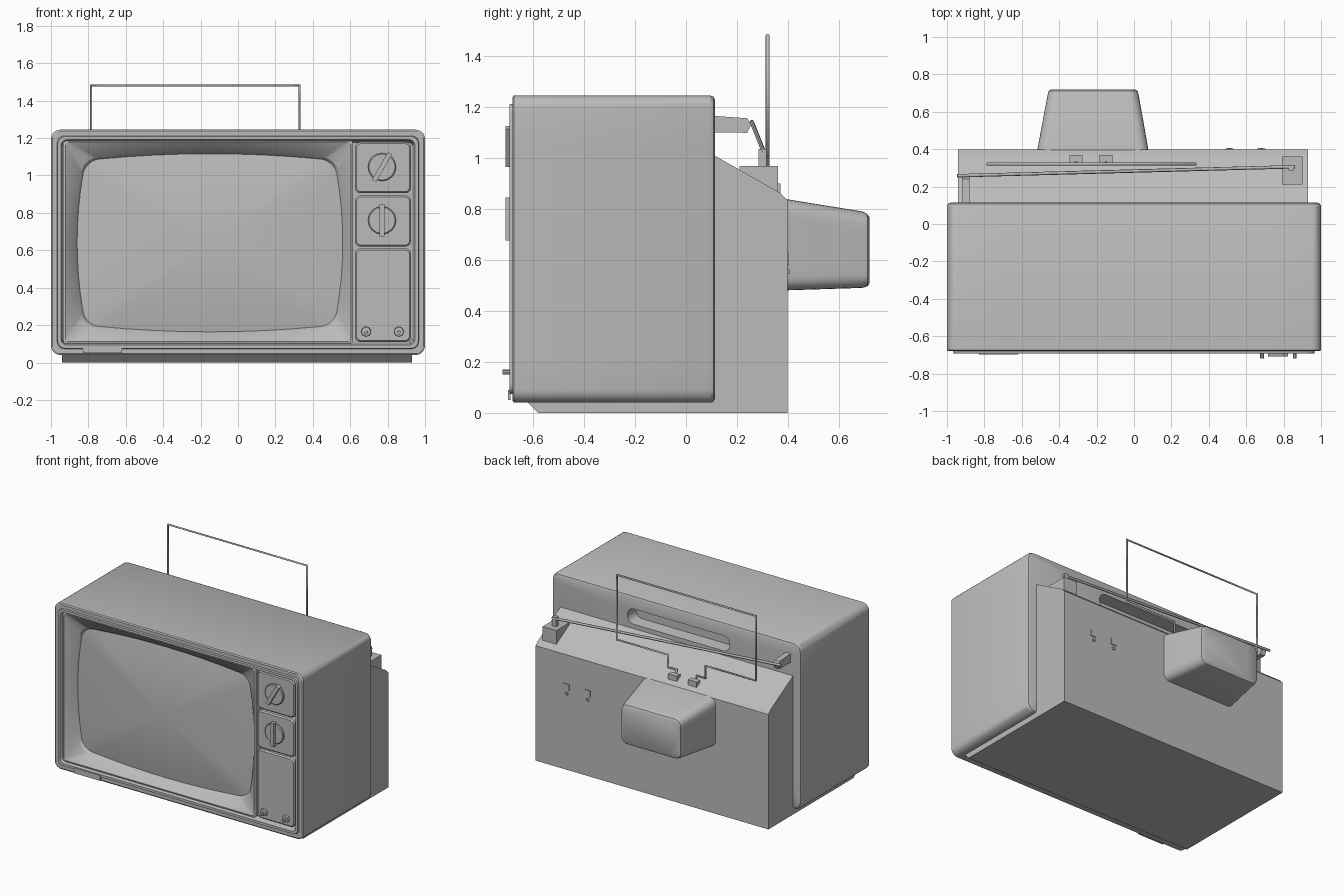
import bpy, bmesh, math
from mathutils import Vector, Matrix

cube = bpy.data.objects.get("Cube")
if cube:
    bpy.data.objects.remove(cube)

grey = bpy.data.materials.new("plain_grey")
grey.use_nodes = True
colour = (0.5, 0.5, 0.5, 1)
grey.diffuse_color = colour
grey.node_tree.nodes["Principled BSDF"].inputs["Base Color"].default_value = colour


def finish(name, bm, smooth=True):
    bmesh.ops.recalc_face_normals(bm, faces=bm.faces)
    mesh = bpy.data.meshes.new(name)
    bm.to_mesh(mesh)
    bm.free()
    mesh.materials.append(grey)
    obj = bpy.data.objects.new(name, mesh)
    bpy.context.collection.objects.link(obj)
    if smooth:
        bpy.ops.object.select_all(action='DESELECT')
        obj.select_set(True)
        bpy.context.view_layer.objects.active = obj
        bpy.ops.object.shade_smooth_by_angle(angle=math.radians(30))
    return obj


def ring(rect, y, r=0.03, inset=0.0, bow=0.0, scale=1.0):
    """Rounded rectangle facing the front, with optionally bowed sides."""
    x0, x1, z0, z1 = rect
    cx, cz = (x0 + x1) / 2, (z0 + z1) / 2
    hx, hz = (x1 - x0) / 2 - inset, (z1 - z0) / 2 - inset
    corners = []
    for q, (sx, sz) in enumerate([(1, 1), (-1, 1), (-1, -1), (1, -1)]):
        for k in range(6):
            a = math.pi / 2 * (q + k / 5)
            corners.append(Vector((sx * (hx - r) + r * math.cos(a), 0,
                                   sz * (hz - r) + r * math.sin(a))))
    points = []
    for i, p in enumerate(corners):
        nxt = corners[(i + 1) % len(corners)]
        steps = 8 if i % 6 == 5 else 1
        points += [p.lerp(nxt, k / steps) for k in range(steps)]
    out = []
    for p in points:
        u, v = p.x / hx, p.z / hz
        x = p.x + bow * u * (1 - v * v)
        z = p.z + bow * 0.8 * v * (1 - u * u)
        out.append((cx + x * scale, y, cz + z * scale))
    return out


def loft(name, rings, cap_first=True, cap_last=True):
    bm = bmesh.new()
    rows = [[bm.verts.new(p) for p in r] for r in rings]
    n = len(rows[0])
    for a, b in zip(rows, rows[1:]):
        for i in range(n):
            j = (i + 1) % n
            bm.faces.new((a[i], a[j], b[j], b[i]))
    if cap_first:
        bm.faces.new(rows[0])
    if cap_last:
        bm.faces.new(rows[-1])
    return finish(name, bm)


def box(name, lo, hi, tilt=0.0):
    lo, hi = Vector(lo), Vector(hi)
    bm = bmesh.new()
    bmesh.ops.create_cube(bm, size=1)
    m = (Matrix.Translation((lo + hi) / 2) @ Matrix.Rotation(tilt, 4, 'Y')
         @ Matrix.Diagonal((hi - lo).to_4d()))
    bmesh.ops.transform(bm, matrix=m, verts=bm.verts)
    return finish(name, bm, False)


def prism(name, profile, x0, x1):
    """Side profile of (y, z) points extended across x."""
    bm = bmesh.new()
    face = bm.faces.new([bm.verts.new((x0, y, z)) for y, z in profile])
    ext = bmesh.ops.extrude_face_region(bm, geom=[face])["geom"]
    verts = [g for g in ext if isinstance(g, bmesh.types.BMVert)]
    bmesh.ops.translate(bm, vec=(x1 - x0, 0, 0), verts=verts)
    return finish(name, bm, False)


def disc(name, x, z, r, y0, y1, sides=16):
    rings = []
    for y, rad in ((y0, r), (y1 + 0.004, r), (y1, r * 0.93)):
        rings.append([(x + rad * math.cos(i * math.tau / sides), y,
                       z + rad * math.sin(i * math.tau / sides)) for i in range(sides)])
    return loft(name, rings)


def wire(name, points, radius):
    curve = bpy.data.curves.new(name, 'CURVE')
    curve.dimensions = '3D'
    curve.bevel_depth = radius
    curve.bevel_resolution = 1
    curve.use_fill_caps = True
    spline = curve.splines.new('POLY')
    spline.points.add(len(points) - 1)
    for p, co in zip(spline.points, points):
        p.co = (*co, 1)
    curve.materials.append(grey)
    obj = bpy.data.objects.new(name, curve)
    bpy.context.collection.objects.link(obj)


# Outer case: front cavity, raised rim, shell and rear grip slot in one skin
case = (-1, 1, 0.04, 1.245)
slot = (-0.43, 0.39, 1.04, 1.15)
steps = [(-0.55, 0.068, 0.02), (-0.68, 0.06, 0.025), (-0.692, 0.054, 0.03),
         (-0.692, 0.036, 0.04), (-0.68, 0.033, 0.04), (-0.68, 0.008, 0.045),
         (-0.674, 0, 0.05), (0.095, 0, 0.05), (0.108, 0.006, 0.05), (0.114, 0.02, 0.04)]
loft("case", [ring(case, y, r, inset) for y, inset, r in steps]
     + [ring(slot, 0.114, 0.05), ring(slot, 0.03, 0.045, 0.01)])

# Picture mask and bulging screen
mask = (-0.935, 0.615, 0.1, 1.19)
tube = (-0.815, 0.515, 0.2, 1.08)
loft("screen_mask", [ring(mask, -0.56, 0.02), ring(mask, -0.672, 0.02),
                     ring(mask, -0.676, 0.02, 0.012),
                     ring(tube, -0.628, 0.07, -0.01, 0.045),
                     ring(tube, -0.61, 0.07, 0, 0.045)], False, False)
loft("screen", [ring(tube, -0.605 - 0.045 * (1 - s * s), 0.07, 0, 0.045, s)
                for s in (1.02, 0.85, 0.7, 0.5, 0.3, 0.1)], False)

# Control panels
for label, z0, z1 in (("upper", 0.905, 1.178), ("middle", 0.62, 0.893), ("lower", 0.11, 0.61)):
    rect = (0.625, 0.925, z0, z1)
    loft(label + "_control_panel", [ring(rect, -0.56), ring(rect, -0.665),
                                    ring(rect, -0.674, 0.025, 0.008)])

# Tuning dials with grip bars
for label, z, tilt in (("upper", 1.045, math.radians(30)), ("lower", 0.76, 0)):
    disc(label + "_dial", 0.77, z, 0.075, -0.67, -0.688)
    box(label + "_dial_grip", (0.757, -0.708, z - 0.085), (0.783, -0.68, z + 0.085), tilt)

# Small knobs
for side, x in (("right", 0.685), ("left", 0.86)):
    disc(side + "_small_knob", x, 0.165, 0.027, -0.67, -0.69, 8)
    disc(side + "_small_knob_stem", x, 0.16, 0.01, -0.68, -0.72, 8)

# Plain plate on the lower rim
box("rim_plate", (-0.83, -0.697, 0.05), (-0.62, -0.688, 0.09))

# Rear body with sloping top and foot under the case
prism("rear_body", [(-0.62, 0.06), (-0.62, 0.04), (-0.58, 0), (0.397, 0), (0.397, 0.835),
                    (0.37, 0.862), (0.11, 1.01), (0.05, 1.01), (0.05, 0.06)], -0.94, 0.93)

# Tube cover
loft("tube_cover", [ring((-0.52, 0.08, 0.48, 0.84), 0.38, 0.05),
                    ring((-0.462, 0.025, 0.49, 0.79), 0.69, 0.05),
                    ring((-0.462, 0.025, 0.49, 0.785), 0.712, 0.045, 0.006),
                    ring((-0.462, 0.025, 0.49, 0.785), 0.72, 0.035, 0.02)])

# Rod aerial, its mount and its rest
box("aerial_mount", (0.79, 0.21, 0.84), (0.9, 0.36, 0.968))
box("aerial_pivot", (0.825, 0.285, 0.96), (0.855, 0.315, 1.035))
prism("aerial_rest", [(0.1, 1.1), (0.24, 1.098), (0.255, 1.13), (0.24, 1.155), (0.1, 1.165)],
      -0.92, -0.88)
wire("rod_aerial", [(-0.945, 0.258, 1.14), (0.86, 0.306, 1.02)], 0.009)

# Loop aerial with stepped foot
loop_points = [(-0.31, 0.34, 0.87), (-0.31, 0.32, 0.92), (-0.38, 0.32, 0.92), (-0.38, 0.32, 1.01),
               (-0.785, 0.32, 1.01), (-0.785, 0.32, 1.48), (0.33, 0.32, 1.48),
               (0.33, 0.32, 1.01), (-0.08, 0.32, 1.01), (-0.08, 0.32, 0.92),
               (-0.15, 0.32, 0.92), (-0.15, 0.34, 0.87)]
wire("loop_aerial", loop_points, 0.008)
for side, x in (("right", -0.31), ("left", -0.15)):
    box(side + "_loop_terminal", (x - 0.035, 0.33, 0.84), (x + 0.035, 0.37, 0.9))

# Rear sockets
for side, x in (("left", 0.68), ("right", 0.51)):
    box(side + "_socket", (x - 0.022, 0.39, 0.58), (x + 0.022, 0.403, 0.625))
    box(side + "_socket_pin", (x - 0.01, 0.39, 0.545), (x + 0.01, 0.405, 0.562))
